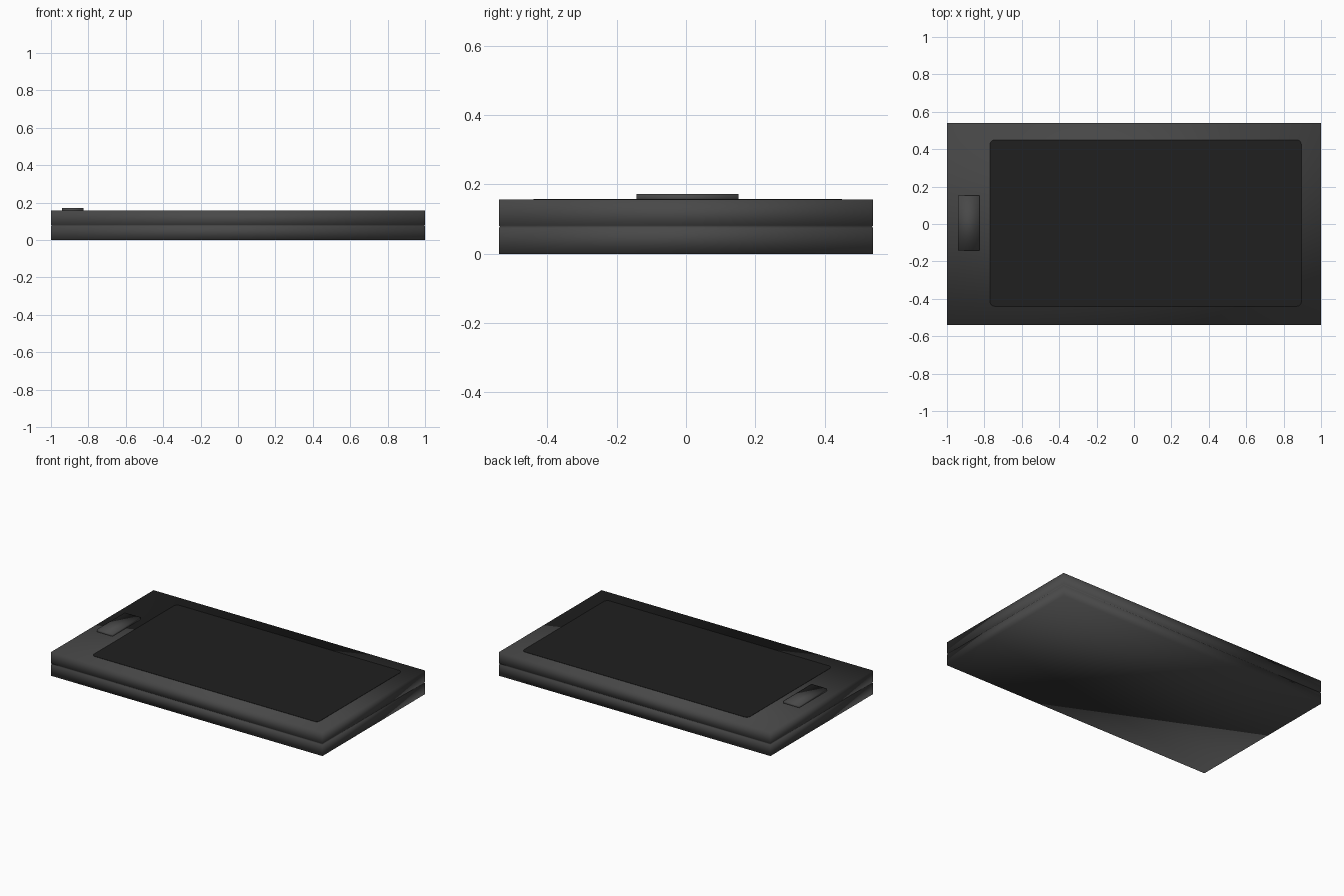
import bpy, bmesh, math

if "Cube" in bpy.data.objects:
    bpy.data.objects.remove(bpy.data.objects["Cube"])


def material(name, value):
    m = bpy.data.materials.new(name)
    m.diffuse_color = (value, value, value, 1)
    m.use_nodes = True
    m.node_tree.nodes["Principled BSDF"].inputs["Base Color"].default_value = m.diffuse_color
    return m


GREY = material("charcoal_grey", 0.065)
BLACK = material("screen_black", 0.014)


def rounded_rect(x0, x1, y0, y1, r, n):
    """Counter-clockwise outline; r = 0 gives sharp corners."""
    if r == 0:
        return [(x0, y0), (x1, y0), (x1, y1), (x0, y1)]
    pts = []
    corners = [(x1 - r, y1 - r), (x0 + r, y1 - r), (x0 + r, y0 + r), (x1 - r, y0 + r)]
    for k, (cx, cy) in enumerate(corners):
        for i in range(n + 1):
            a = math.pi / 2 * (k + i / n)
            pts.append((cx + r * math.cos(a), cy + r * math.sin(a)))
    return pts


def slab(name, rect, levels, mat, r=0, n=4, smooth=True):
    """Stack outlines at (z, inset) levels and cap both ends."""
    x0, x1, y0, y1 = rect
    bm = bmesh.new()
    rings = []
    for z, d in levels:
        outline = rounded_rect(x0 + d, x1 - d, y0 + d, y1 - d, r, n)
        rings.append([bm.verts.new((x, y, z)) for x, y in outline])
    for a, b in zip(rings, rings[1:]):
        for i in range(len(a)):
            j = (i + 1) % len(a)
            bm.faces.new((a[i], a[j], b[j], b[i]))
    bm.faces.new(rings[0][::-1])
    bm.faces.new(rings[-1])
    for f in bm.faces:
        f.smooth = smooth
    me = bpy.data.meshes.new(name)
    bm.to_mesh(me)
    bm.free()
    me.materials.append(mat)
    ob = bpy.data.objects.new(name, me)
    bpy.context.collection.objects.link(ob)
    return ob


# Casing: two half shells meeting at a fine seam
slab("casing", (-1, 1, -0.54, 0.54),
     [(0, 0), (0.074, 0), (0.078, 0.004), (0.082, 0), (0.157, 0)], GREY)

# Display panel, a thin plate nearly flush with the top
slab("display", (-0.77, 0.895, -0.44, 0.45),
     [(0.15, 0), (0.1585, 0)], BLACK, r=0.025, smooth=False)

# Raised button pad on the left bezel
slab("button_pad", (-0.94, -0.825, -0.143, 0.152),
     [(0.15, 0), (0.172, 0)], GREY)
